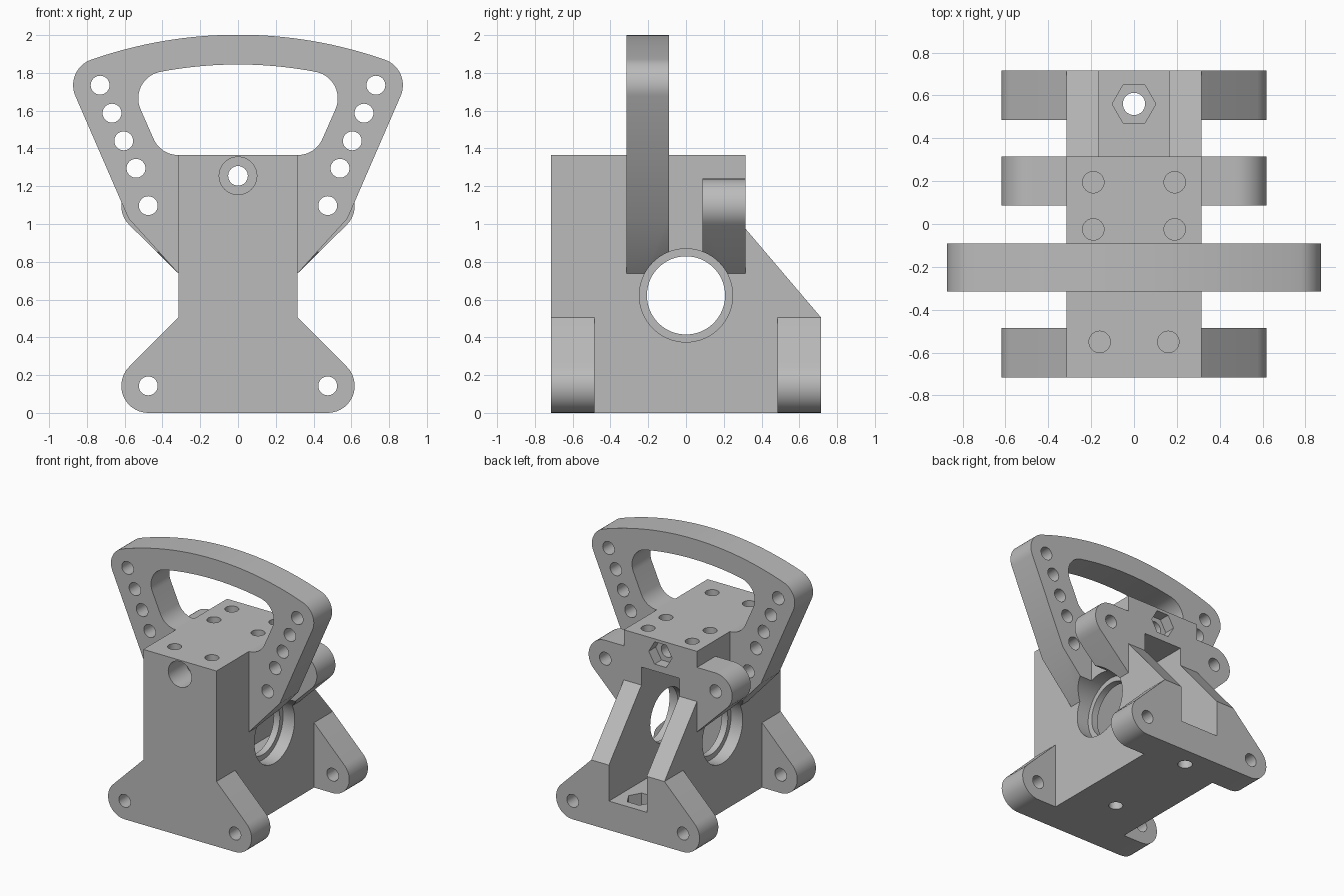
import bpy, bmesh
from math import sin, cos, radians, hypot, atan2, degrees

if "Cube" in bpy.data.objects:
    bpy.data.objects.remove(bpy.data.objects["Cube"])

grey = bpy.data.materials.new("plain_grey")
grey.use_nodes = True
grey.diffuse_color = (0.5, 0.5, 0.5, 1)
grey.node_tree.nodes["Principled BSDF"].inputs["Base Color"].default_value = (0.5, 0.5, 0.5, 1)


def arc(cx, cz, r, a0, a1, n=14):
    """Points on an arc, angles in degrees."""
    steps = [radians(a0 + (a1 - a0) * i / n) for i in range(n + 1)]
    return [(cx + r * cos(a), cz + r * sin(a)) for a in steps]


def prism(name, pts, axis, lo, hi):
    """Extrude a flat profile along an axis from lo to hi."""
    place = {"x": lambda u, v: (lo, u, v),
             "y": lambda u, v: (u, lo, v),
             "z": lambda u, v: (u, v, lo)}[axis]
    bm = bmesh.new()
    face = bm.faces.new([bm.verts.new(place(u, v)) for u, v in pts])
    ext = bmesh.ops.extrude_face_region(bm, geom=[face])
    shift = [hi - lo if a == axis else 0 for a in "xyz"]
    moved = [g for g in ext["geom"] if isinstance(g, bmesh.types.BMVert)]
    bmesh.ops.translate(bm, vec=shift, verts=moved)
    bmesh.ops.recalc_face_normals(bm, faces=bm.faces)
    mesh = bpy.data.meshes.new(name)
    bm.to_mesh(mesh)
    bm.free()
    mesh.materials.append(grey)
    obj = bpy.data.objects.new(name, mesh)
    bpy.context.collection.objects.link(obj)
    return obj


def boolean(target, tool, operation):
    """Apply a boolean and discard the tool."""
    tool.hide_render = True
    mod = target.modifiers.new("bool", "BOOLEAN")
    mod.operation, mod.solver, mod.object = operation, "EXACT", tool
    bpy.context.view_layer.objects.active = target
    bpy.ops.object.modifier_apply(modifier=mod.name)
    bpy.data.objects.remove(tool)


def drill(target, u, v, r, axis, lo, hi, sides=32):
    pts = arc(u, v, r, 0, 360, sides)[:-1]
    boolean(target, prism("cutter", pts, axis, lo, hi), "DIFFERENCE")


def mirrored(half):
    """Close a right-hand outline with its mirror image."""
    return half + [(-x, z) for x, z in reversed(half)]


W, D = 0.315, 0.715          # half width and half depth of the block
R, HOLE = 0.143, 0.05        # lug corner radius, pin hole radius
LUG = 0.475                  # lug centre offset

# Main block, sloped at the back
body = prism("bracket_body", [(-D, 0), (D, 0), (D, 0.505), (W, 0.975),
                              (W, 1.365), (-D, 1.365)], "x", -W, W)

# Front and rear feet
foot = mirrored(arc(LUG, R, R, -90, 45) + [(W, 0.505)])
for lo, hi in ((-D, -0.485), (0.485, D)):
    plate = prism("foot_plate", foot, "y", lo, hi)
    for s in (-1, 1):
        drill(plate, s * LUG, R, HOLE, "y", lo - 0.1, hi + 0.1)
    boolean(body, plate, "UNION")

# Rear ears
ear = prism("ear_plate", mirrored([(W, 0.738)] + arc(LUG, 1.097, R, -45, 90)),
            "y", 0.087, W)
for s in (-1, 1):
    drill(ear, s * LUG, 1.097, HOLE, "y", 0, 0.5)
boolean(body, ear, "UNION")

# Handle plate with arched top and rounded window
tilt, arch_z, arch_r = -23.4, -0.35, 2.352


def tangent(x, z):
    return degrees(atan2(z - arch_z, x))


cx, cz = 0.73, 1.735
outer = [(W, 0.738), (0.58, 1.03)] + arc(cx, cz, R, tilt, tangent(cx, cz))
outer += arc(0, arch_z, arch_r, tangent(cx, cz), 90, 16)[1:-1]
handle = prism("handle_plate", mirrored(outer), "y", -W, -0.09)
wx, wz = 0.385, 1.665
inner = arc(0.316, 1.365 + R, R, -90, tilt)
inner += arc(wx, wz, R, tilt, tangent(wx, wz))
inner += arc(0, arch_z, hypot(wx, wz - arch_z) + R, tangent(wx, wz), 90, 10)[1:-1]
boolean(handle, prism("window_cutter", mirrored(inner), "y", -0.5, 0.1), "DIFFERENCE")
for x, z in ((LUG, 1.097), (0.54, 1.295), (0.605, 1.44), (0.667, 1.587), (cx, cz)):
    for s in (-1, 1):
        drill(handle, s * x, z, HOLE, "y", -0.5, 0.1)
boolean(body, handle, "UNION")

# Rear slot
slot = prism("slot_cutter", mirrored([(0.163, 0.225), (0.163, 1.115)]), "y", -0.26, 1)
boolean(body, slot, "DIFFERENCE")

# Cross bore with bearing pockets on both sides
drill(body, 0, 0.622, 0.207, "x", -1, 1, 64)
for s in (-1, 1):
    drill(body, 0, 0.622, 0.247, "x", s * 0.215, s, 64)

# Long bolt hole: round head pocket in front, hex nut pocket behind
drill(body, 0, 1.255, 0.052, "y", -1, 1)
drill(body, 0, 1.255, 0.1, "y", -1, -0.5)
drill(body, 0, 1.255, 0.1, "y", 0.23, 0.5, 6)

# Floor bolt with hex pocket, and a second hole underneath
drill(body, 0, 0.56, 0.052, "z", -0.1, 0.5)
drill(body, 0, 0.56, 0.102, "z", 0.13, 0.4, 6)
drill(body, 0, -0.2, 0.05, "z", -0.1, 0.22)

# Blind holes in the top
for x, y in ((0.16, -0.55), (0.19, -0.025), (0.19, 0.195)):
    for s in (-1, 1):
        drill(body, s * x, y, HOLE, "z", 1.14, 1.5)

bpy.ops.object.select_all(action="DESELECT")
body.select_set(True)
bpy.context.view_layer.objects.active = body
bpy.ops.object.shade_smooth_by_angle(angle=radians(30))
